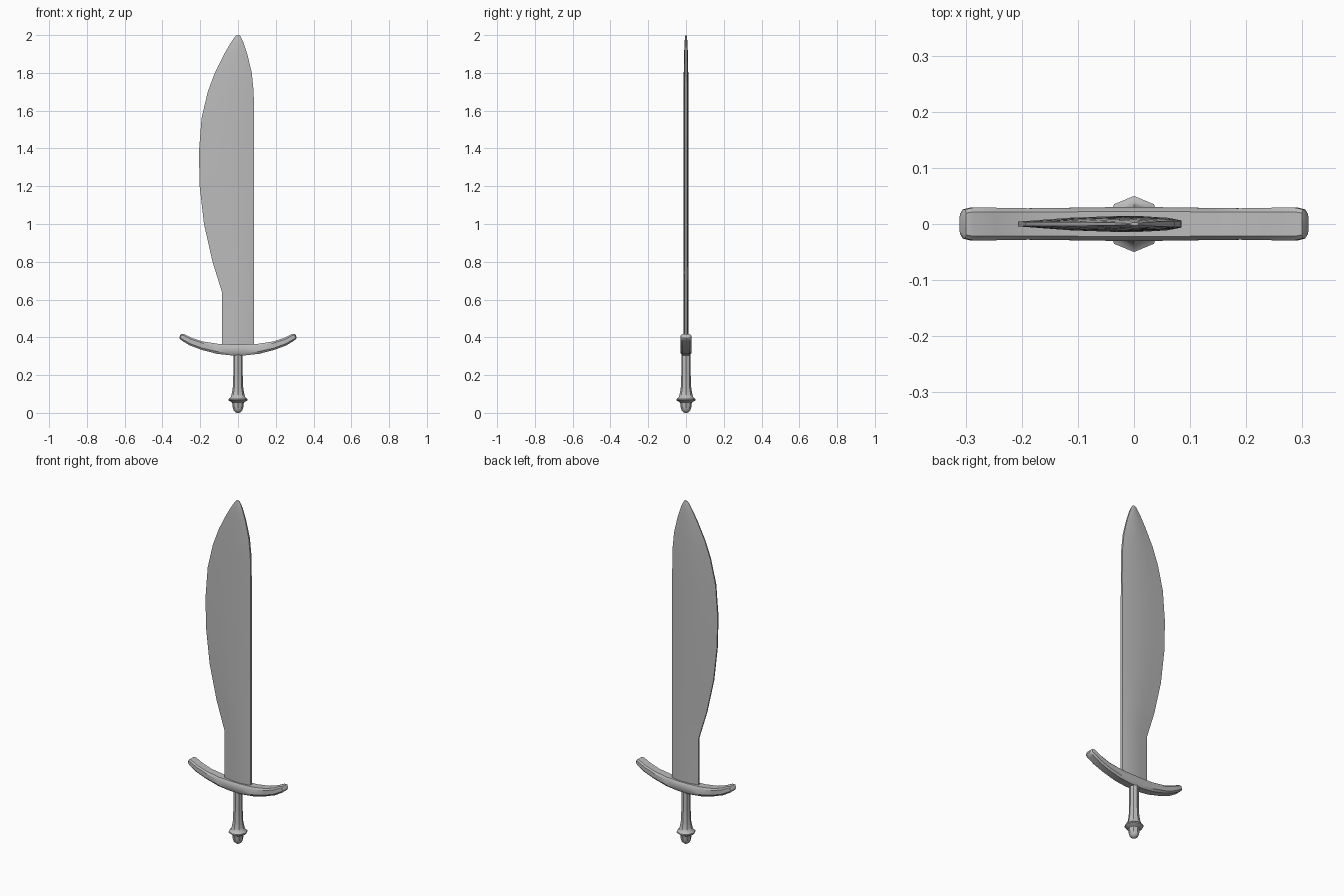
import bpy
import bmesh
from math import cos, sin, tau, radians
from mathutils import Vector

old = bpy.data.objects.get("Cube")
if old:
    bpy.data.objects.remove(old, do_unlink=True)

steel = bpy.data.materials.new("grey_steel")
steel.use_nodes = True
COLOUR = (0.5, 0.5, 0.5, 1)
steel.diffuse_color = COLOUR
steel.node_tree.nodes["Principled BSDF"].inputs["Base Color"].default_value = COLOUR


def loft(name, rings, angle=30):
    """Skin a list of equal-length point rings and cap both ends."""
    bm = bmesh.new()
    loops = [[bm.verts.new(p) for p in ring] for ring in rings]
    n = len(loops[0])
    for a, b in zip(loops, loops[1:]):
        for i in range(n):
            j = (i + 1) % n
            bm.faces.new((a[i], a[j], b[j], b[i]))
    bm.faces.new(loops[0][::-1])
    bm.faces.new(loops[-1])
    bmesh.ops.recalc_face_normals(bm, faces=bm.faces)
    mesh = bpy.data.meshes.new(name)
    bm.to_mesh(mesh)
    bm.free()
    mesh.materials.append(steel)
    obj = bpy.data.objects.new(name, mesh)
    bpy.context.collection.objects.link(obj)
    bpy.ops.object.select_all(action="DESELECT")
    obj.select_set(True)
    bpy.context.view_layer.objects.active = obj
    bpy.ops.object.shade_smooth_by_angle(angle=radians(angle))
    return obj


# Blade: height, cutting edge x, spine x, half thickness
blade_rows = [
    (0.33, -0.085, 0.085, 0.014), (0.64, -0.085, 0.085, 0.014),
    (0.80, -0.135, 0.085, 0.014), (1.00, -0.18, 0.085, 0.014),
    (1.20, -0.203, 0.085, 0.014), (1.38, -0.207, 0.085, 0.014),
    (1.56, -0.193, 0.085, 0.013), (1.70, -0.16, 0.083, 0.013),
    (1.80, -0.123, 0.073, 0.012), (1.90, -0.073, 0.049, 0.01),
    (1.96, -0.038, 0.029, 0.008), (1.99, -0.018, 0.015, 0.005),
    (2.00, -0.008, 0.008, 0.003),
]
# Cross-section: fraction from edge to spine, fraction of thickness
section = [(0, 0.3), (0.32, 0.8), (0.58, 1), (0.85, 0.8), (1, 0.45)]
section += [(u, -t) for u, t in reversed(section)]
loft("blade", [[(a + (b - a) * u, h * t, z) for u, t in section]
               for z, a, b, h in blade_rows], 25)

# Guard: one half from the centre outwards as x, bottom z, top z, half width
guard_half = [
    (0.04, 0.305, 0.363, 0.03), (0.11, 0.313, 0.366, 0.029),
    (0.19, 0.334, 0.378, 0.028), (0.25, 0.357, 0.397, 0.029),
    (0.29, 0.381, 0.417, 0.029), (0.303, 0.39, 0.418, 0.026),
    (0.309, 0.397, 0.41, 0.018),
]
bevelled = [(-1, -0.55), (-0.7, -1), (0.7, -1), (1, -0.55),
            (1, 0.6), (0.75, 1), (-0.75, 1), (-1, 0.6)]


def guard_ring(x, low, high, half):
    mid, rise = (low + high) / 2, (high - low) / 2
    # Lean the section with the sweep of the arm
    return [Vector((x - 0.45 * x * v * rise * 2, u * half, mid + v * rise))
            for u, v in bevelled]


rows = [(-x, *rest) for x, *rest in reversed(guard_half)] + guard_half
loft("guard", [guard_ring(*r) for r in rows], 35)

# Grip with flared end, ring collar and rounded pommel: height, radius
profile = [
    (0.003, 0.012), (0.012, 0.023), (0.03, 0.028), (0.055, 0.031),
    (0.061, 0.042), (0.067, 0.05), (0.074, 0.05), (0.08, 0.04),
    (0.098, 0.034), (0.13, 0.028), (0.2, 0.025), (0.325, 0.025),
]
SIDES = 8
for name, part in (("pommel", profile[:5]), ("grip", profile[4:])):
    if name == "pommel":
        part = [(0, 0.006)] + part
    loft(name, [[(r * cos(tau * i / SIDES), r * sin(tau * i / SIDES), z)
                 for i in range(SIDES)] for z, r in part], 40)
